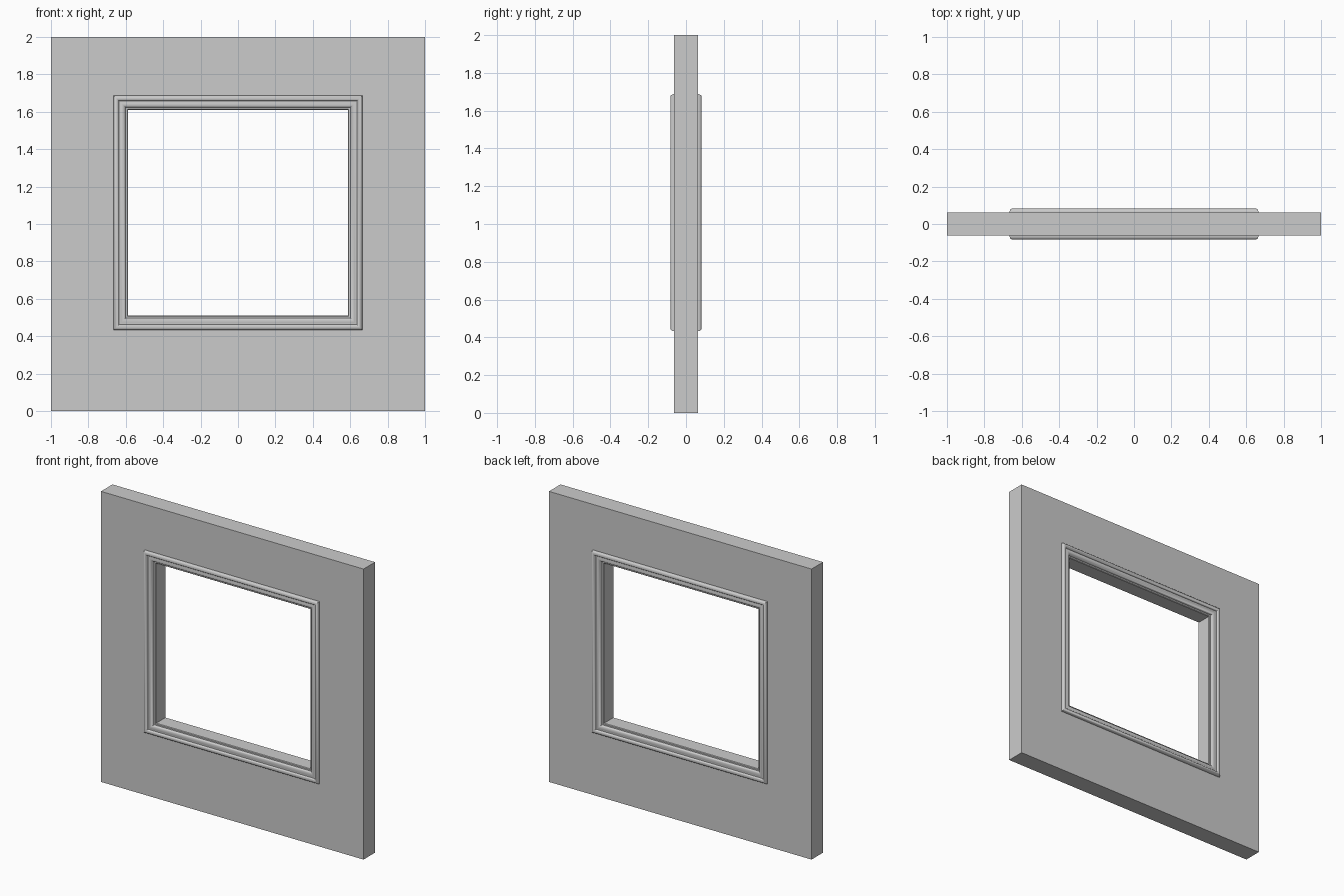
import bpy, bmesh

if "Cube" in bpy.data.objects:
    bpy.data.objects.remove(bpy.data.objects["Cube"])

# One plain grey for everything
grey = bpy.data.materials.new("plain grey")
grey.diffuse_color = (0.6, 0.6, 0.6, 1)
grey.use_nodes = True
grey.node_tree.nodes["Principled BSDF"].inputs["Base Color"].default_value = grey.diffuse_color

# Clear opening of the window
IN_X, IN_Z0, IN_Z1 = 0.588, 0.51, 1.61
HALF_T = 0.0625


def ring(x, z0, z1, y):
    return [(-x, y, z0), (x, y, z0), (x, y, z1), (-x, y, z1)]


def sweep(name, profile, closed):
    """Mitred rectangular sweep; profile = (outward offset, y) points."""
    bm = bmesh.new()
    rings = [[bm.verts.new(c) for c in ring(IN_X + d, IN_Z0 - d, IN_Z1 + d, y)]
             for d, y in profile]
    n = len(rings)
    for i in range(n if closed else n - 1):
        a, b = rings[i], rings[(i + 1) % n]
        for k in range(4):
            j = (k + 1) % 4
            bm.faces.new((a[k], a[j], b[j], b[k]))
    bmesh.ops.recalc_face_normals(bm, faces=bm.faces)
    return finish(name, bm)


def finish(name, bm):
    me = bpy.data.meshes.new(name)
    bm.to_mesh(me)
    bm.free()
    ob = bpy.data.objects.new(name, me)
    bpy.context.collection.objects.link(ob)
    me.materials.append(grey)
    return ob


# Wall slab with a rectangular hole hidden behind the trim
bm = bmesh.new()
hole = 0.03
rings = []
for y in (-HALF_T, HALF_T):
    rings.append([bm.verts.new(c) for c in ring(1, 0, 2, y)])
    rings.append([bm.verts.new(c) for c in ring(IN_X + hole, IN_Z0 - hole, IN_Z1 + hole, y)])
fo, fi, bo, bi = rings
for a, b in ((fo, fi), (fi, bi), (bi, bo), (bo, fo)):
    for k in range(4):
        j = (k + 1) % 4
        bm.faces.new((a[k], a[j], b[j], b[k]))
bmesh.ops.recalc_face_normals(bm, faces=bm.faces)
finish("wall", bm)

# Moulded window trim: outer bead, groove, inner bead, jamb; mirrored to the back
half = [(0.077, 0.060), (0.077, 0.068), (0.074, 0.076), (0.069, 0.081), (0.062, 0.083),
        (0.055, 0.081), (0.050, 0.076), (0.048, 0.069), (0.044, 0.069),
        (0.036, 0.072), (0.027, 0.072), (0.019, 0.069), (0.015, 0.063),
        (0.013, 0.054), (0.004, 0.054), (0.0, 0.050)]
profile = [(d, -y) for d, y in half] + [(d, y) for d, y in reversed(half)]
trim = sweep("window_trim", profile, True)
bpy.ops.object.select_all(action='DESELECT')
trim.select_set(True)
bpy.context.view_layer.objects.active = trim
bpy.ops.object.shade_smooth_by_angle(angle=0.7)
